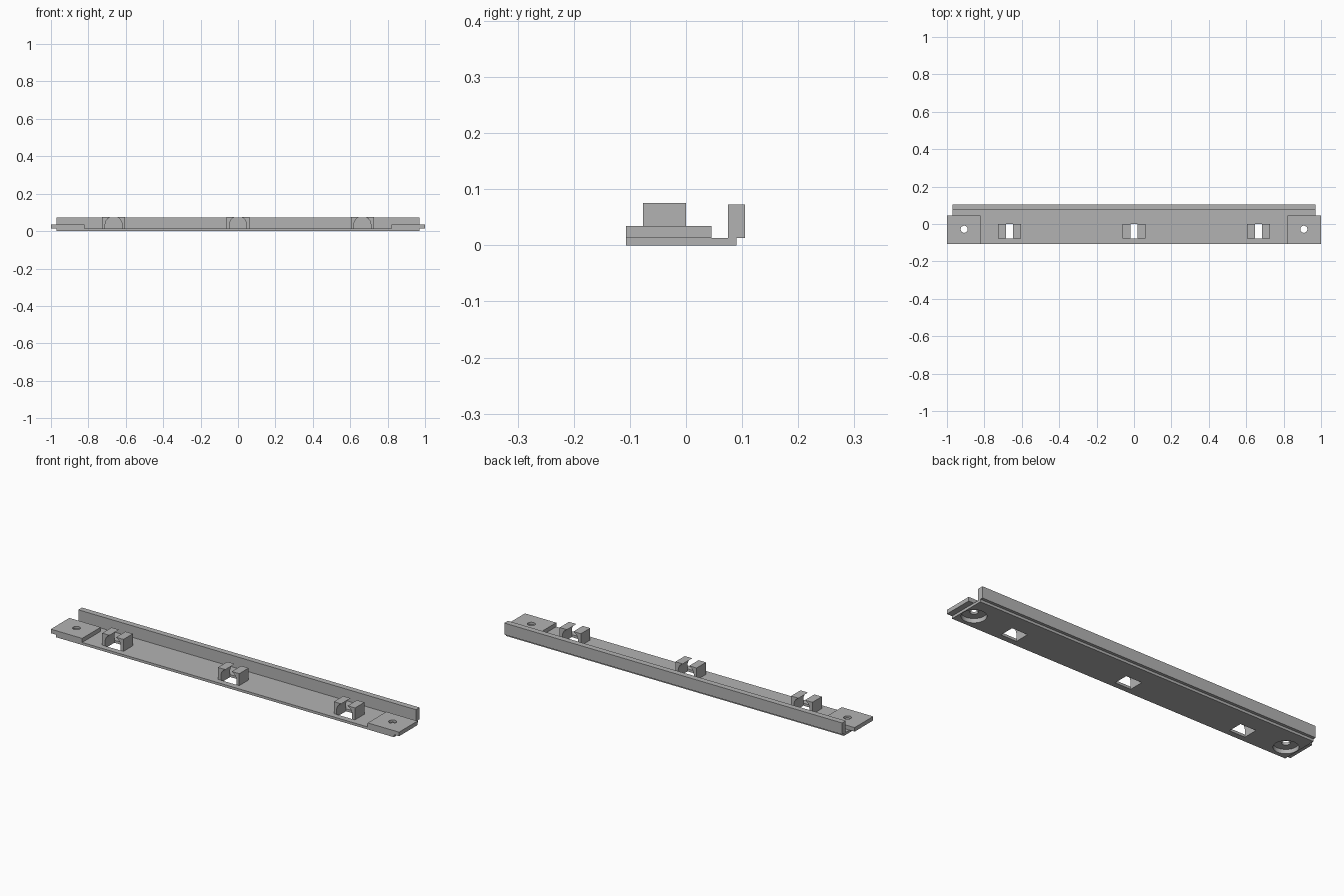
import bpy
import bmesh
from mathutils import Matrix

cube = bpy.data.objects.get("Cube")
if cube:
    bpy.data.objects.remove(cube, do_unlink=True)

grey = bpy.data.materials.new("plain grey")
grey.use_nodes = True
grey.diffuse_color = (0.45, 0.45, 0.45, 1)
grey.node_tree.nodes["Principled BSDF"].inputs["Base Color"].default_value = (0.45, 0.45, 0.45, 1)


def finish(name, bm):
    mesh = bpy.data.meshes.new(name)
    bm.to_mesh(mesh)
    bm.free()
    mesh.materials.append(grey)
    obj = bpy.data.objects.new(name, mesh)
    bpy.context.collection.objects.link(obj)
    return obj


def box(name, x, y, z):
    """Box from (min, max) pairs."""
    bm = bmesh.new()
    size = [b - a for a, b in (x, y, z)]
    mid = [(a + b) / 2 for a, b in (x, y, z)]
    bmesh.ops.create_cube(bm, size=1, matrix=Matrix.Translation(mid) @ Matrix.Diagonal((*size, 1)))
    return finish(name, bm)


def drill(x, y, z, radius):
    """Vertical round cutter from z[0] to z[1]."""
    bm = bmesh.new()
    bmesh.ops.create_cone(bm, cap_ends=True, segments=48, radius1=radius, radius2=radius,
                          depth=z[1] - z[0], matrix=Matrix.Translation((x, y, sum(z) / 2)))
    return finish("drill_cutter", bm)


def arch(x, y, z, radius):
    """Round-topped tunnel cutter running along y, with straight legs below z."""
    bm = bmesh.new()
    steps = 32
    verts = [bm.verts.new((x + radius, y[0], -0.05))]
    for i in range(steps + 1):
        p = Matrix.Rotation(-math.pi * i / steps, 3, 'Y') @ Vector((radius, 0, 0))
        verts.append(bm.verts.new((x + p.x, y[0], z + p.z)))
    verts.append(bm.verts.new((x - radius, y[0], -0.05)))
    face = bm.faces.new(verts)
    ext = bmesh.ops.extrude_face_region(bm, geom=[face])["geom"]
    moved = [g for g in ext if isinstance(g, bmesh.types.BMVert)]
    bmesh.ops.translate(bm, verts=moved, vec=(0, y[1] - y[0], 0))
    bmesh.ops.recalc_face_normals(bm, faces=bm.faces)
    return finish("arch_cutter", bm)


def cut(obj, cutter):
    mod = obj.modifiers.new("cut", 'BOOLEAN')
    mod.operation = 'DIFFERENCE'
    mod.solver = 'EXACT'
    mod.object = cutter
    bpy.context.view_layer.objects.active = obj
    bpy.ops.object.modifier_apply(modifier=mod.name)
    bpy.data.objects.remove(cutter, do_unlink=True)


import math
from mathutils import Vector

# Long base plate and the raised rear wall
base = box("base_plate", (-0.97, 0.97), (-0.107, 0.09), (0, 0.013))
box("rear_wall", (-0.97, 0.97), (0.075, 0.105), (0.013, 0.073))

# End tabs with a screw hole, counterbored from below through the base
for name, s in (("left_tab", 1), ("right_tab", -1)):
    tab = box(name, sorted((s * 0.82, s)), (-0.107, 0.045), (0.013, 0.034))
    hole_x, hole_y = s * 0.908, -0.028
    cut(base, drill(hole_x, hole_y, (-0.05, 0.05), 0.058))
    cut(tab, drill(hole_x, hole_y, (-0.05, 0.022), 0.058))
    cut(tab, drill(hole_x, hole_y, (-0.05, 0.1), 0.019))

# Three open-topped clips, each above a slot in the base
for name, x in (("right_clip", -0.665), ("middle_clip", 0), ("left_clip", 0.665)):
    clip = box(name, (x - 0.061, x + 0.061), (-0.077, 0), (0.013, 0.075))
    cut(clip, arch(x, (-0.1, 0.03), 0.034, 0.045))
    cut(base, arch(x, (-0.077, 0), 0.034, 0.045))

# Smooth the bores, keep the corners crisp
for obj in bpy.context.collection.objects:
    if obj.type == 'MESH' and obj.data.materials and obj.data.materials[0] == grey:
        bpy.ops.object.select_all(action='DESELECT')
        obj.select_set(True)
        bpy.context.view_layer.objects.active = obj
        bpy.ops.object.shade_smooth_by_angle(angle=math.radians(30))
